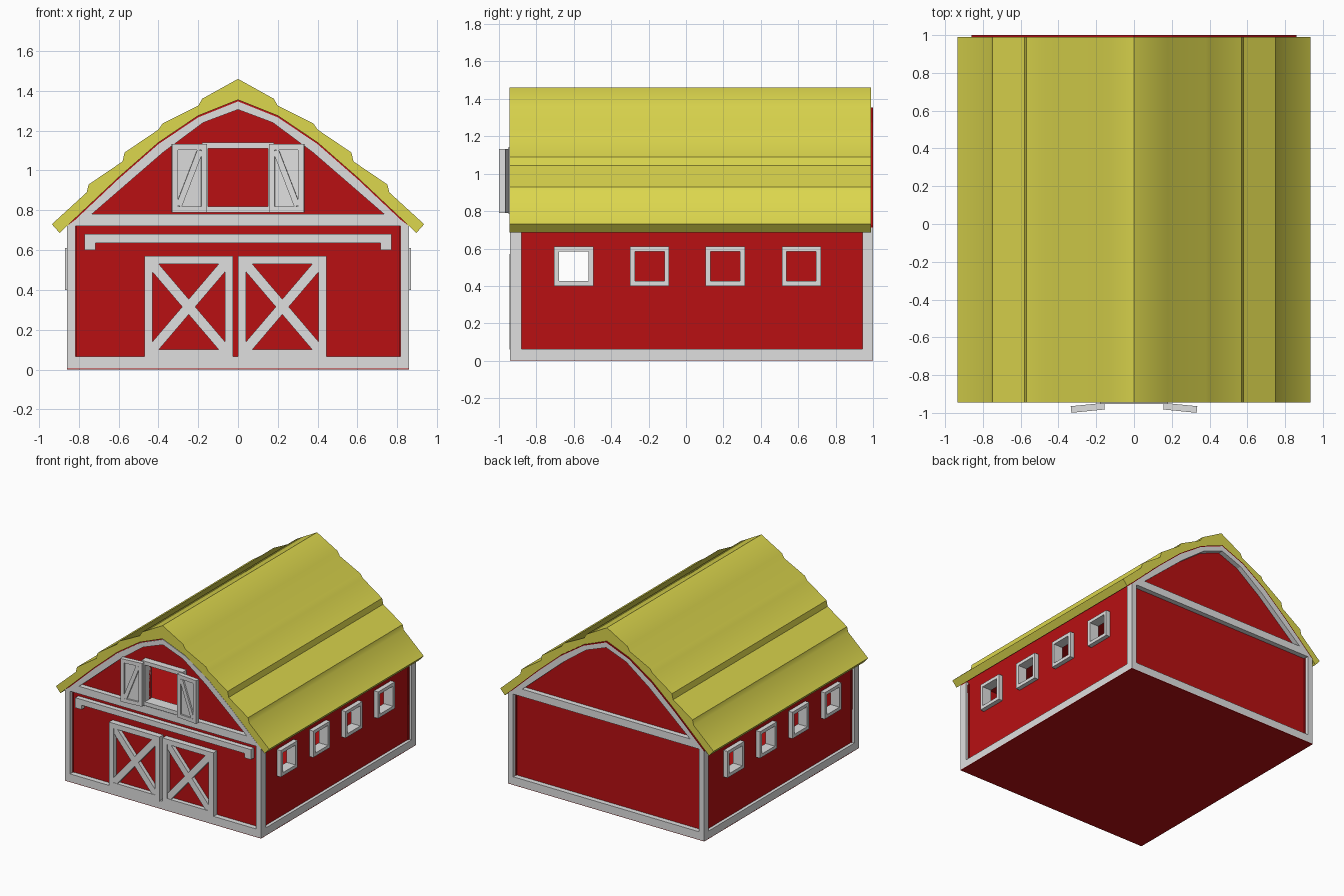
import bpy, bmesh, math

cube = bpy.data.objects.get("Cube")
if cube:
    bpy.data.objects.remove(cube, do_unlink=True)


def material(name, rgb):
    m = bpy.data.materials.new(name)
    m.use_nodes = True
    m.diffuse_color = (*rgb, 1)
    bsdf = m.node_tree.nodes["Principled BSDF"]
    bsdf.inputs["Base Color"].default_value = (*rgb, 1)
    bsdf.inputs["Roughness"].default_value = 0.9
    return m


RED = material("barn red", (0.48, 0.005, 0.006))
GREY = material("light grey trim", (0.74, 0.74, 0.74))
STRAW = material("straw yellow roof", (0.72, 0.68, 0.075))


def prisms(name, outlines, a, b, mat, axis="y"):
    """Extrude flat outlines from a to b; axis x takes (y, z), axis y takes (x, z)."""
    bm = bmesh.new()
    for pts in outlines:
        ends = []
        for d in (a, b):
            ends.append([bm.verts.new((d, p, z) if axis == "x" else (p, d, z)) for p, z in pts])
        bm.faces.new(ends[0])
        bm.faces.new(ends[1][::-1])
        n = len(pts)
        for i in range(n):
            j = (i + 1) % n
            bm.faces.new((ends[0][j], ends[0][i], ends[1][i], ends[1][j]))
    bmesh.ops.recalc_face_normals(bm, faces=bm.faces)
    me = bpy.data.meshes.new(name)
    bm.to_mesh(me)
    bm.free()
    me.materials.append(mat)
    ob = bpy.data.objects.new(name, me)
    bpy.context.collection.objects.link(ob)
    return ob


def rect(x0, x1, z0, z1):
    return [(x0, z0), (x1, z0), (x1, z1), (x0, z1)]


def frame(x0, x1, z0, z1, w):
    return [rect(x0, x0 + w, z0, z1), rect(x1 - w, x1, z0, z1),
            rect(x0 + w, x1 - w, z0, z0 + w), rect(x0 + w, x1 - w, z1 - w, z1)]


def bar(p, q, w):
    dx, dz = q[0] - p[0], q[1] - p[1]
    k = w / 2 / math.hypot(dx, dz)
    nx, nz = -dz * k, dx * k
    return [(p[0] + nx, p[1] + nz), (q[0] + nx, q[1] + nz),
            (q[0] - nx, q[1] - nz), (p[0] - nx, p[1] - nz)]


def flip(pts):
    return [(-x, z) for x, z in pts]


def both(pts):
    """A half outline running outward from the centre, joined to its mirror image."""
    return flip(pts[:0:-1]) + pts


W, FRONT, BACK = 0.86, -0.94, 1.0
INSET = 0.04

# Roof lines, from the ridge to the eave
arch = [(0, 1.355), (0.2, 1.275), (0.4, 1.14), (0.6, 0.965), (W, 0.72)]
arch_in = [(0, 1.306), (0.175, 1.24), (0.377, 1.09), (0.735, 0.78)]
shingles = [(0, 1.46), (0.18, 1.36), (0.2, 1.325), (0.38, 1.235), (0.4, 1.205), (0.57, 1.09),
            (0.58, 1.045), (0.75, 0.93), (0.76, 0.89), (0.935, 0.73), (0.895, 0.685)]
under = [(x, z - 0.008) for x, z in arch]

# Stepped roof and the red deck below it
roof = prisms("roof", [both(shingles) + both(arch)[::-1]], -0.945, 0.99, STRAW)
bpy.context.view_layer.objects.active = roof
roof.select_set(True)
bpy.ops.object.shade_smooth_by_angle(angle=math.radians(38))
prisms("roof_deck", [both(arch) + both(under)[::-1]], FRONT + 0.005, BACK, RED)

# Floors
prisms("floor", [rect(-W, W, 0, 0.004)], FRONT, BACK, RED)
prisms("loft_floor", [rect(-0.83, 0.83, 0.72, 0.74)], FRONT + 0.07, BACK - 0.07, RED)
prisms("stall_partition", [rect(-0.35, 0.95, 0.004, 0.72)], -0.01, 0.01, RED, "x")

# End walls; the front one has a loft opening
inner = [(x * 0.98, z - 0.02) for x, z in arch]
opening = [(0, 1.11), (0.15, 1.11), (0.15, 0.815), (0, 0.815)]
half = [(0, 0.004), (0.84, 0.004)] + inner[::-1] + opening
prisms("front_wall", [half, flip(half)], FRONT + INSET, FRONT + INSET + 0.03, RED)
prisms("back_wall", [both(inner) + [(0.84, 0.004), (-0.84, 0.004)]],
       BACK - INSET - 0.03, BACK - INSET, RED)

# Trim on both ends: posts, sill, beam and arched bargeboard
post = rect(W - 0.045, W, 0.004, 0.72)
board = both(under) + [(W, 0.72), (0.735, 0.78)] + both(arch_in)[::-1][1:-1] + [(-0.735, 0.78), (-W, 0.72)]
beam = [(-W, 0.72), (W, 0.72), (0.78, 0.78), (-0.78, 0.78)]
rib = []
for (a, b, c) in zip(under, under[1:4], range(3)):
    rib.append([a, b, arch_in[c + 1], arch_in[c]])
rib.append([under[3], under[4], (0.735, 0.78)])
rib += [flip(r) for r in rib]
for name, y0, y1 in (("front_trim", FRONT, FRONT + INSET + 0.01),
                     ("back_trim", BACK - INSET - 0.01, BACK)):
    prisms(name, [post, flip(post), rect(-W + 0.045, W - 0.045, 0.004, 0.065), beam] + rib,
           y0, y1, GREY)

# Side walls with four framed window openings each
centres = [-0.6, -0.195, 0.21, 0.617]
for side, s in (("left", 1), ("right", -1)):
    y0, y1 = FRONT + 0.03, BACK - 0.03
    panels = [rect(y0, y1, 0.004, 0.42), rect(y0, y1, 0.595, 0.74)]
    start = y0
    for c in centres:
        panels.append(rect(start, c - 0.09, 0.42, 0.595))
        start = c + 0.09
    panels.append(rect(start, y1, 0.42, 0.595))
    prisms(side + "_wall", panels, s * 0.81, s * 0.835, RED, "x")
    trim = [rect(FRONT, FRONT + 0.06, 0.004, 0.72), rect(BACK - 0.055, BACK, 0.004, 0.72),
            rect(FRONT + 0.06, BACK - 0.055, 0.004, 0.062)]
    prisms(side + "_trim", trim, s * 0.825, s * (W - 0.0005), GREY, "x")
    for i, c in enumerate(centres):
        prisms(f"{side}_window_{i + 1}", frame(c - 0.105, c + 0.105, 0.4, 0.61, 0.026),
               s * 0.79, s * 0.87, GREY, "x")

# Sliding barn doors with crossed braces
for name, x0 in (("right_door", -0.47), ("left_door", 0.0)):
    x1 = x0 + 0.445
    prisms(name + "_frame", frame(x0, x1, 0.06, 0.57, 0.04), -0.945, -0.89, GREY)
    a, b, lo, hi = x0 + 0.035, x1 - 0.035, 0.095, 0.535
    prisms(name + "_brace_up", [bar((a, lo), (b, hi), 0.05)], -0.942, -0.89, GREY)
    prisms(name + "_brace_down", [bar((a, hi), (b, lo), 0.05)], -0.941, -0.89, GREY)
    prisms(name + "_panel", [rect(x0 + 0.03, x1 - 0.03, 0.08, 0.55)], -0.91, -0.89, RED)

# Door rail with turned-down ends
prisms("door_rail", [rect(-0.77, 0.77, 0.635, 0.68), rect(-0.77, -0.715, 0.6, 0.635),
                     rect(0.715, 0.77, 0.6, 0.635)], -0.938, -0.89, GREY)

# Loft window frame and its open shutters
prisms("loft_frame", frame(-0.18, 0.18, 0.788, 1.14, 0.03), -0.952, -0.86, GREY)
for side, s in (("left", 1), ("right", -1)):
    rails = frame(0, 0.178, 0.79, 1.132, 0.03) + [bar((0.035, 1.1), (0.143, 0.822), 0.03)]
    slab = rect(0.01, 0.168, 0.8, 1.12)
    for name, shapes, y0 in (("_shutter", rails, -0.035), ("_shutter_panel", [slab], -0.022)):
        if s < 0:
            shapes = [flip(p) for p in shapes]
        ob = prisms(side + name, shapes, y0, 0, GREY)
        ob.location = (s * 0.158, -0.947, 0)
        ob.rotation_euler.z = -s * 0.1
